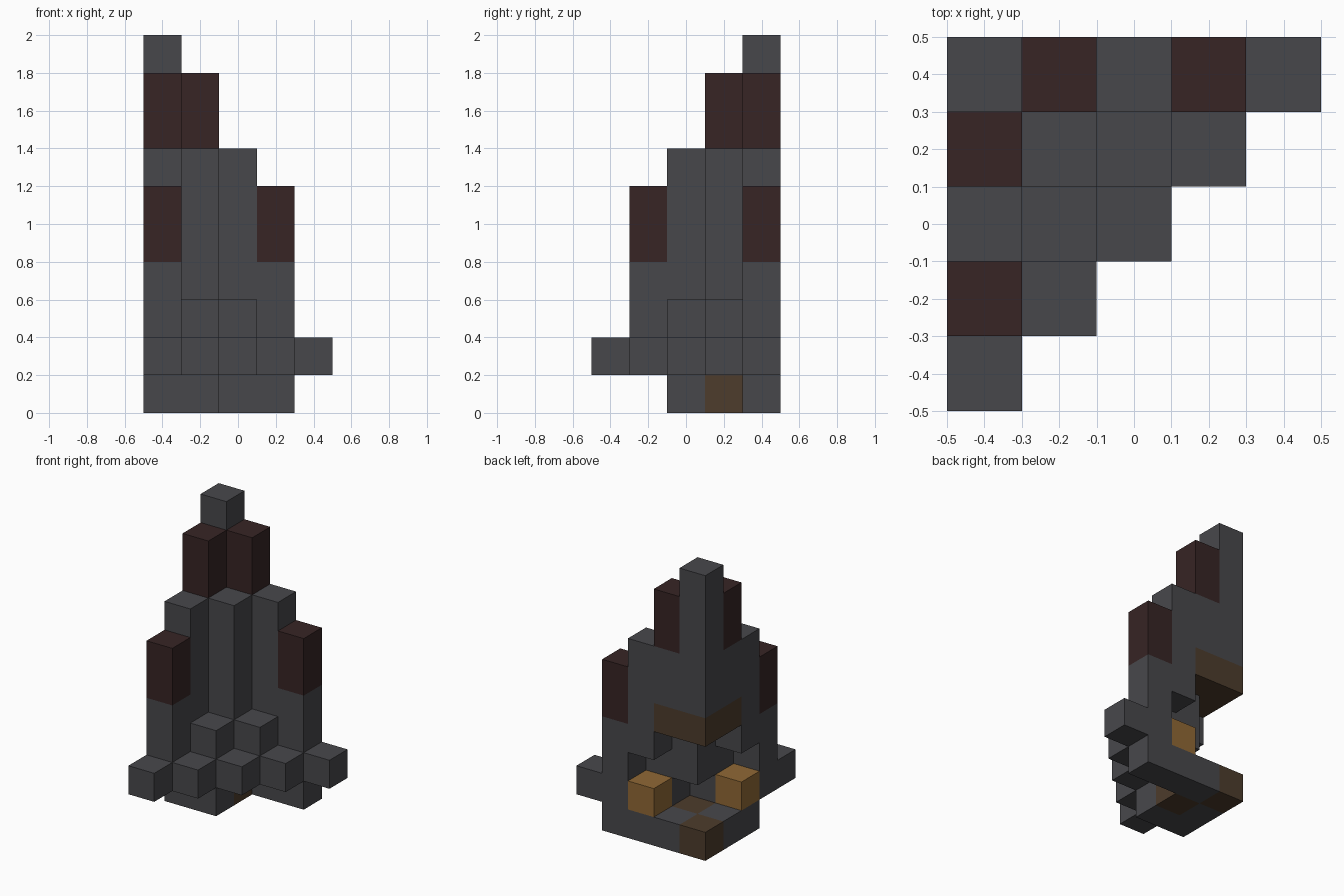
import bpy
import bmesh
from mathutils import Vector

cube = bpy.data.objects.get("Cube")
if cube:
    bpy.data.objects.remove(cube, do_unlink=True)

S = 0.2  # block size


def material(name, r, g, b):
    m = bpy.data.materials.new(name)
    m.use_nodes = True
    m.diffuse_color = (r, g, b, 1)
    bsdf = m.node_tree.nodes["Principled BSDF"]
    bsdf.inputs["Base Color"].default_value = (r, g, b, 1)
    bsdf.inputs["Roughness"].default_value = 0.9
    return m


grey = material("dark grey stone", 0.064, 0.064, 0.071)
red = material("dark red", 0.038, 0.018, 0.018)
brown = material("dark brown", 0.074, 0.045, 0.025)
amber = material("amber", 0.28, 0.14, 0.036)

parts = {}  # part name -> (material, set of cells)


def column(name, mat, a, b, bottom, top, mirror=True):
    """Stack blocks; a counts steps to +x and b steps to -y from the corner.
    Mirroring swaps a and b across the diagonal."""
    cells = parts.setdefault(name, (mat, set()))[1]
    for z in range(bottom, top):
        cells.add((a, b, z))
        if mirror:
            cells.add((b, a, z))


# Base slab, with one extra block on the +x side of the front row
for a, b in ((0, 1), (0, 2)):
    column("base", grey, a, b, 0, 1)
column("base", grey, 1, 2, 0, 1, mirror=False)
column("base", grey, 3, 0, 0, 1, mirror=False)
for a in (0, 1):
    column("base_inlay", brown, a, a, 0, 1)

# Glowing blocks inside the open chamber
column("lamp_block", amber, 2, 0, 1, 2)

# Low stepped skirt around the outer diagonal
for a in range(5):
    column("skirt", grey, a, 4 - a, 1, 2, mirror=False)
column("step", grey, 2, 1, 1, 3)

# Side pillars with coloured caps
column("side_pillar", grey, 3, 0, 1, 4)
column("side_pillar_cap", red, 3, 0, 4, 6)

# Middle wall above the chamber
column("middle_wall", grey, 1, 1, 2, 7)
column("middle_wall", grey, 2, 0, 3, 7)

# Central spire, its underside band and shoulder caps
column("spire_band", brown, 0, 0, 4, 5)
column("spire_band", brown, 1, 0, 4, 5)
column("spire", grey, 0, 0, 5, 10)
column("spire", grey, 1, 0, 5, 7)
column("spire_cap", red, 1, 0, 7, 9)

filled = set().union(*(cells for _, cells in parts.values()))


def build(name, mat, cells):
    """Make one part, leaving out faces buried against other blocks."""
    bm = bmesh.new()
    for a, b, z in sorted(cells):
        centre = Vector((a - 2, 2 - b, z + 0.5)) * S
        for axis in range(3):
            for sign in (1, -1):
                n = Vector((0, 0, 0))
                n[axis] = sign
                if (a + int(n.x), b - int(n.y), z + int(n.z)) in filled:
                    continue
                u = Vector((0, 0, 0))
                u[(axis + 1) % 3] = 1
                v = n.cross(u)
                corners = (u + v, v - u, -u - v, u - v)
                bm.faces.new([bm.verts.new(centre + (n + c) * S / 2) for c in corners])
    bmesh.ops.remove_doubles(bm, verts=bm.verts, dist=0.001)
    bmesh.ops.dissolve_limit(bm, angle_limit=0.01, verts=bm.verts, edges=bm.edges)
    mesh = bpy.data.meshes.new(name)
    bm.to_mesh(mesh)
    bm.free()
    mesh.materials.append(mat)
    bpy.context.collection.objects.link(bpy.data.objects.new(name, mesh))


for part_name, (mat, cells) in parts.items():
    build(part_name, mat, cells)
